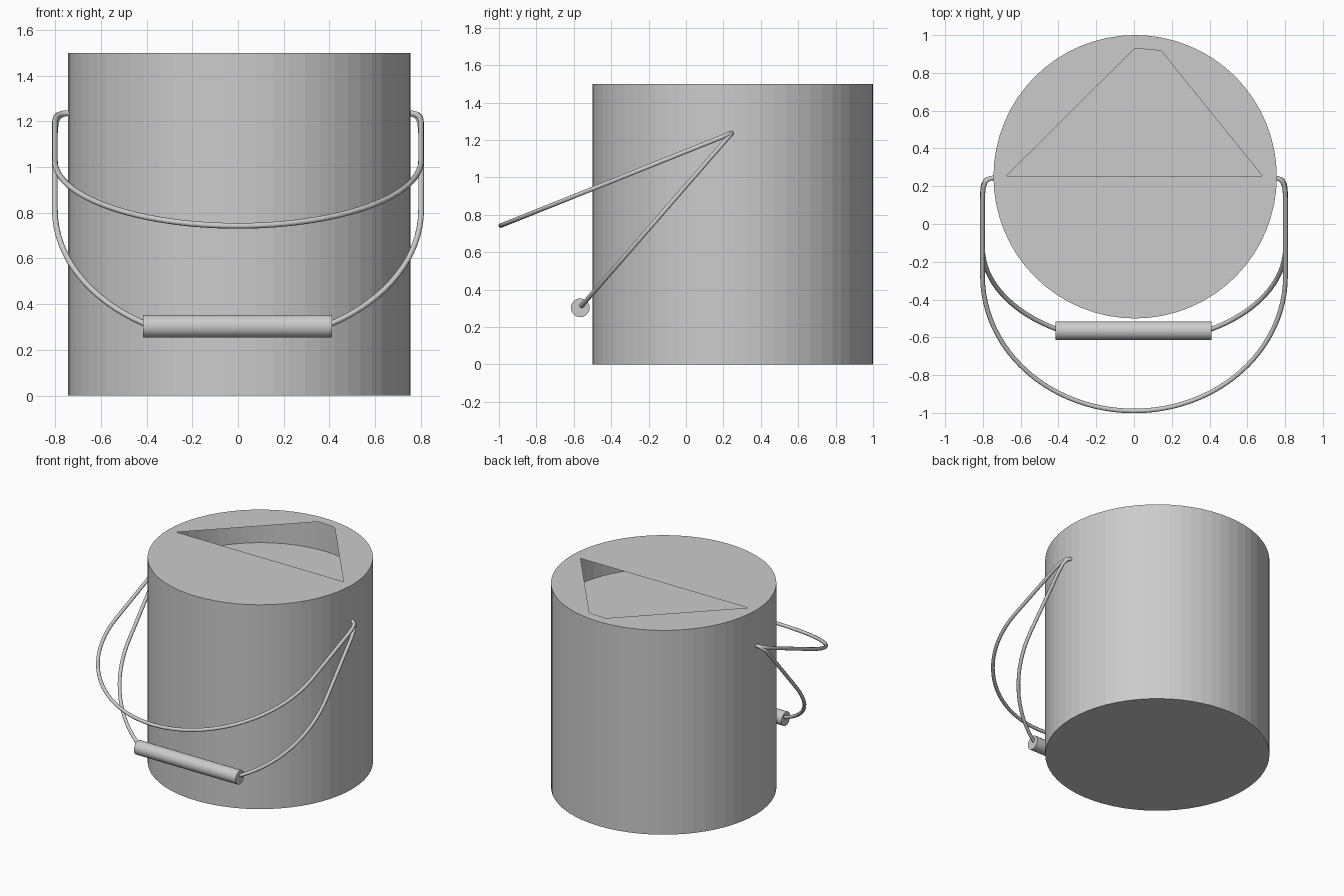
import bpy, bmesh, math
from mathutils import Vector

if "Cube" in bpy.data.objects:
    bpy.data.objects.remove(bpy.data.objects["Cube"])

CX, CY, R, H, N = 0.006, 0.25, 0.75, 1.5, 64


def finish(name, bm, smooth=True):
    me = bpy.data.meshes.new(name)
    bm.to_mesh(me)
    bm.free()
    ob = bpy.data.objects.new(name, me)
    bpy.context.collection.objects.link(ob)
    if smooth:
        bpy.ops.object.select_all(action='DESELECT')
        ob.select_set(True)
        bpy.context.view_layer.objects.active = ob
        bpy.ops.object.shade_smooth_by_angle(angle=math.radians(40))
    return ob


def circle(bm, z):
    return [bm.verts.new((CX + R * math.cos(2 * math.pi * i / N),
                          CY + R * math.sin(2 * math.pi * i / N), z)) for i in range(N)]


def loop_edges(bm, vs):
    return [bm.edges.get((a, b)) or bm.edges.new((a, b)) for a, b in zip(vs, vs[1:] + vs[:1])]


# can: thin wall, closed bottom, lid with a cut-out opening
bm = bmesh.new()
low, top = circle(bm, 0), circle(bm, H)
for i in range(N):
    j = (i + 1) % N
    bm.faces.new((low[i], low[j], top[j], top[i]))
bm.faces.new(low[::-1])
hole = [bm.verts.new((x, y, H)) for x, y in
        ((-0.677, 0.253), (0.68, 0.253), (0.145, 0.915), (0.10, 0.923), (0.003, 0.928))]
bmesh.ops.triangle_fill(bm, use_beauty=True, normal=(0, 0, 1),
                        edges=loop_edges(bm, top) + loop_edges(bm, hole))
bmesh.ops.recalc_face_normals(bm, faces=bm.faces)
if bm.faces[:][0].normal.dot(Vector((1, 0, 0))) < 0:
    bmesh.ops.reverse_faces(bm, faces=bm.faces)
finish("can", bm, smooth=False)

# level surface of the contents under the lid
bm = bmesh.new()
bm.faces.new(circle(bm, 1.257))
finish("contents", bm, smooth=False)


# wire bail: planar half profile (x, distance from pivot), mirrored and swept
def bail(name, end_y, end_z, straight_half=0.0):
    pivot = Vector((0, 0.245, 1.237))
    d = Vector((0, end_y, end_z)) - pivot
    length = 1.33
    d.normalize()
    half = [(0.735, 0.0), (0.762, 0.004), (0.785, 0.02), (0.798, 0.055), (0.802, 0.12), (0.802, 0.3)]
    s0, b = length - 0.77, 0.77
    for k in range(25):
        a = math.pi / 2 * k / 24
        p = (0.802 * math.cos(a), s0 + b * math.sin(a))
        if p[0] > straight_half:
            half.append(p)
    if straight_half:
        half.append((straight_half, s0 + b * math.sqrt(1 - (straight_half / 0.802) ** 2)))
    elif half[-1][0] < 0.01:
        half.pop()
    path = half + ([] if straight_half else [(0, length)]) + [(-x, s) for x, s in reversed(half)]
    pts = [pivot + d * s + Vector((x, 0, 0)) for x, s in path]
    side = Vector((1, 0, 0)).cross(d).normalized()
    bm = bmesh.new()
    rings = []
    for i, p in enumerate(pts):
        t = (pts[min(i + 1, len(pts) - 1)] - pts[max(i - 1, 0)]).normalized()
        u = t.cross(side)
        rings.append([bm.verts.new(p + 0.0125 * (u * math.cos(math.pi * k / 5) + side * math.sin(math.pi * k / 5)))
                      for k in range(10)])
    for r0, r1 in zip(rings, rings[1:]):
        for k in range(10):
            bm.faces.new((r0[k], r0[(k + 1) % 10], r1[(k + 1) % 10], r1[k]))
    bm.faces.new(rings[0])
    bm.faces.new(rings[-1])
    bmesh.ops.recalc_face_normals(bm, faces=bm.faces)
    finish(name, bm)


bail("bail_raised", -0.987, 0.744)
bail("bail_lowered", -0.565, 0.305, straight_half=0.40)

# hand grip on the lowered bail
bpy.ops.mesh.primitive_cylinder_add(vertices=32, radius=0.05, depth=0.826,
                                    location=(-0.002, -0.565, 0.303), rotation=(0, math.pi / 2, 0))
bpy.context.object.name = "grip"
bpy.ops.object.shade_smooth_by_angle(angle=math.radians(40))
